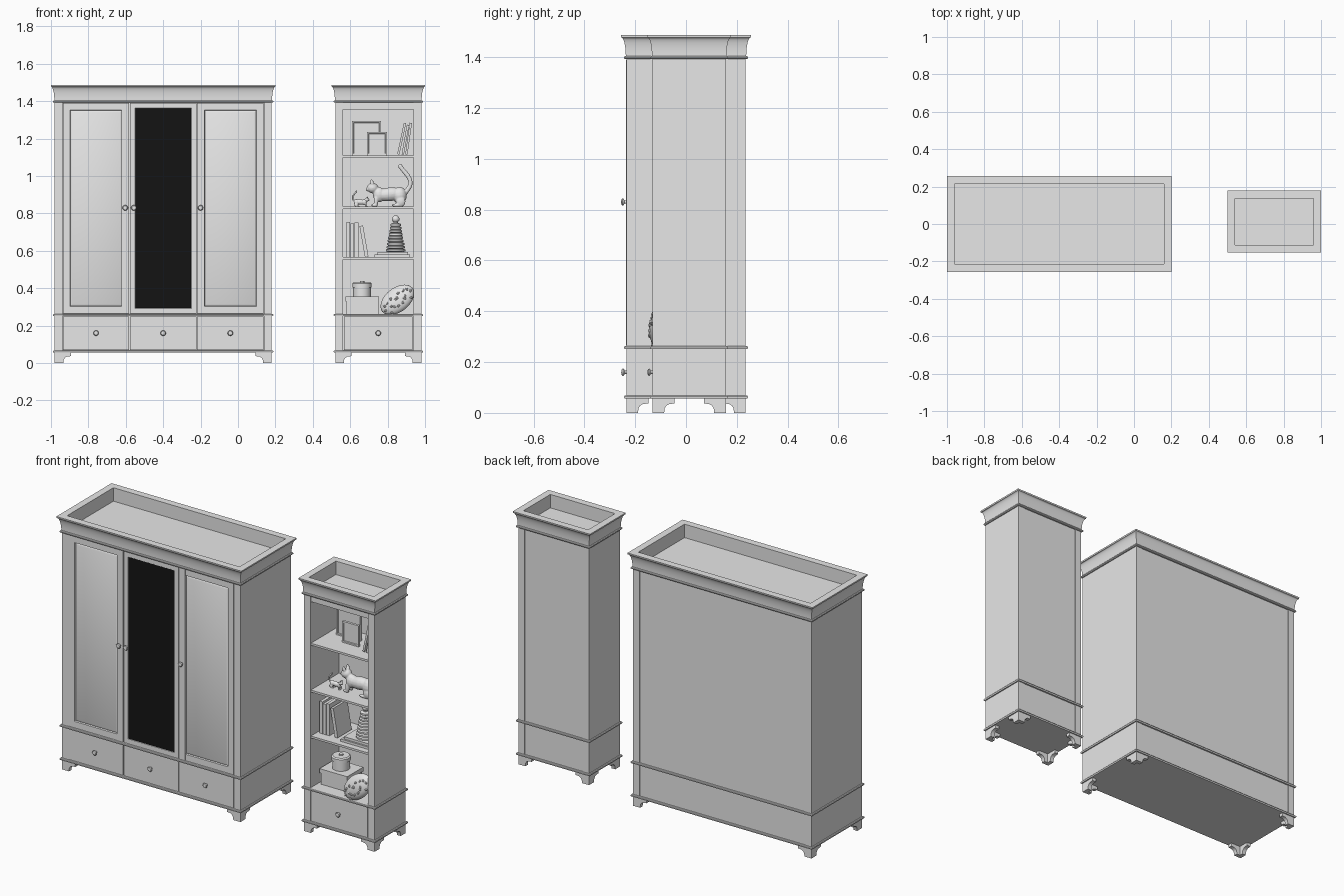
import bpy, bmesh, math
from mathutils import Matrix, Vector, Euler

if "Cube" in bpy.data.objects:
    bpy.data.objects.remove(bpy.data.objects["Cube"], do_unlink=True)


def material(name, value):
    m = bpy.data.materials.new(name)
    m.use_nodes = True
    colour = (value, value, value, 1)
    m.diffuse_color = colour
    m.node_tree.nodes["Principled BSDF"].inputs["Base Color"].default_value = colour
    return m


GREY = material("light grey", 0.8)
BLACK = material("mirror black", 0.007)


def finish(name, bm):
    bmesh.ops.recalc_face_normals(bm, faces=bm.faces)
    me = bpy.data.meshes.new(name)
    bm.to_mesh(me)
    bm.free()
    me.materials.append(GREY)
    ob = bpy.data.objects.new(name, me)
    bpy.context.collection.objects.link(ob)
    return ob


def box(name, x0, x1, y0, y1, z0, z1, tilt=0):
    bm = bmesh.new()
    centre = ((x0 + x1) / 2, (y0 + y1) / 2, (z0 + z1) / 2)
    turn = Euler((0, math.radians(tilt), 0))
    bmesh.ops.create_cube(bm, size=1, matrix=Matrix.LocRotScale(centre, turn, (x1 - x0, y1 - y0, z1 - z0)))
    return finish(name, bm)


def panel(name, x0, x1, y0, y1, z0, z1, insets, mirror=False):
    """Board whose front face is inset by (width, depth) steps."""
    ob = box(name, x0, x1, y0, y1, z0, z1)
    bm = bmesh.new()
    bm.from_mesh(ob.data)
    front = min(bm.faces, key=lambda f: f.calc_center_median().y)
    for width, depth in insets:
        bmesh.ops.inset_region(bm, faces=[front], thickness=width, depth=depth)
    if mirror:
        ob.data.materials.append(BLACK)
        front.material_index = 1
    bm.to_mesh(ob.data)
    bm.free()
    return ob


def loft(name, x0, x1, y0, y1, profile):
    """Rectangular rings, each pushed out by an offset at a height."""
    bm = bmesh.new()
    rings = [[bm.verts.new(p) for p in ((x0 - o, y0 - o, z), (x1 + o, y0 - o, z),
                                        (x1 + o, y1 + o, z), (x0 - o, y1 + o, z))]
             for o, z in profile]
    for a, b in zip(rings, rings[1:]):
        for i in range(4):
            j = (i + 1) % 4
            bm.faces.new((a[i], a[j], b[j], b[i]))
    bm.faces.new(rings[0][::-1])
    bm.faces.new(rings[-1])
    return finish(name, bm)


def lathe(name, profile, origin, forward=False, steps=24):
    bm = bmesh.new()
    vs = [bm.verts.new((r, 0, h)) for r, h in profile]
    es = [bm.edges.new(pair) for pair in zip(vs, vs[1:])]
    bmesh.ops.spin(bm, geom=vs + es, cent=(0, 0, 0), axis=(0, 0, 1), angle=math.tau, steps=steps)
    bmesh.ops.remove_doubles(bm, verts=bm.verts, dist=1e-5)
    turn = Euler((math.pi / 2 if forward else 0, 0, 0))
    bm.transform(Matrix.LocRotScale(origin, turn, None))
    return finish(name, bm)


def ball(bm, centre, radii, tilt=0, seg=16):
    turn = Euler((0, math.radians(tilt), 0))
    bmesh.ops.create_uvsphere(bm, u_segments=seg, v_segments=seg // 2, radius=1,
                              matrix=Matrix.LocRotScale(centre, turn, radii))


def knob(name, x, y, z):
    lathe(name, [(0, 0), (.007, 0), (.006, .007), (.012, .01), (.0145, .014), (.011, .019), (0, .021)],
          (x, y, z), forward=True, steps=16)


def feet(prefix, x0, x1, y0, y1):
    outline = [(0, 0), (.046, 0), (.048, .018), (.055, .029), (.066, .035), (.087, .037), (.087, .06), (0, .06)]
    for cx, sx, side in ((x0, 1, "right"), (x1, -1, "left")):
        for cy, sy, end in ((y0, 1, "front"), (y1, -1, "back")):
            bm = bmesh.new()
            for along_x in (True, False):
                layers = []
                for t in (0, .024):
                    layers.append([bm.verts.new((cx + sx * (u if along_x else t),
                                                 cy + sy * (t if along_x else u), v)) for u, v in outline])
                a, b = layers
                bm.faces.new(a)
                bm.faces.new(b)
                for i in range(len(a)):
                    bm.faces.new((a[i - 1], a[i], b[i], b[i - 1]))
            finish(f"{prefix}_{end}_{side}_foot", bm)


def cabinet(prefix, x0, x1, y0, y1):
    """Sides, back, mouldings, cornice and feet shared by both units."""
    feet(prefix, x0, x1, y0, y1)
    for name, a, b in (("right_side", x0, x0 + .042), ("left_side", x1 - .042, x1)):
        box(f"{prefix}_{name}", a, b, y0, y1, .06, 1.4)
    box(f"{prefix}_back", x0 + .04, x1 - .04, y1 - .022, y1 - .003, .06, 1.4)
    for name, z in (("base_moulding", .056), ("waist_moulding", .251)):
        loft(f"{prefix}_{name}", x0, x1, y0, y1, [(0, z), (.007, z), (.009, z + .004), (.009, z + .008), (.006, z + .012), (0, z + .012)])
    cove = [(.002 + .018 * (1 - math.cos(t * math.pi / 16)), 1.404 + .074 * math.sin(t * math.pi / 16)) for t in range(9)]
    loft(f"{prefix}_cornice", x0, x1, y0, y1,
         [(-.02, 1.392), (.006, 1.392), (.009, 1.396), (.009, 1.4), (.006, 1.404)] + cove
         + [(.021, 1.487), (-.02, 1.487), (-.02, 1.408)])


# Wardrobe
cabinet("wardrobe", -.98, .18, -.235, .235)
box("wardrobe_core", -.945, .145, -.216, .22, .06, 1.398)
edges = (-.938, -.58, -.22, .138)
raised = [(.053, 0), (.004, -.008), (.014, .005)]
for i, side in enumerate(("right", "middle", "left")):
    a, b = edges[i] + .002, edges[i + 1] - .002
    steps = [(.039, 0), (.002, -.002)] if side == "middle" else raised
    panel(f"{side}_door", a, b, -.234, -.214, .265, 1.39, steps, mirror=side == "middle")
    box(f"{side}_drawer", a, b, -.234, -.214, .07, .249)
    knob(f"{side}_drawer_knob", (a + b) / 2, -.234, .16)
for name, x in (("right", -.622), ("left", -.218)):
    box(f"{name}_door_strip", x, x + .04, -.236, -.23, .265, 1.39)
for name, x in (("right", -.603), ("middle", -.557), ("left", -.2)):
    knob(f"{name}_door_knob", x, -.235, .83)

# Open bookcase
cabinet("bookcase", .52, .98, -.132, .157)
box("bookcase_drawer_core", .56, .94, -.113, .14, .06, .255)
box("bookcase_drawer", .566, .934, -.131, -.11, .07, .249)
knob("bookcase_drawer_knob", .75, -.131, .16)
box("bookcase_header", .56, .94, -.126, -.106, 1.355, 1.398)
for name, z in (("lower", .56), ("middle", .83), ("upper", 1.105)):
    box(f"{name}_shelf", .56, .94, -.126, .14, z - .006, z + .006)

# Top shelf: picture frames and leaning books
rim = [(.012, 0), (.003, -.005)]
panel("large_picture_frame", .61, .765, .04, .06, 1.111, 1.295, rim)
panel("small_picture_frame", .69, .797, -.02, -.005, 1.111, 1.235, rim)
for i, x in enumerate((.875, .895, .912)):
    box(f"leaning_book_{i}", x - .006, x + .006, -.06, .06, 1.114, 1.285 - .01 * (i % 2), tilt=12 - 2 * i)


# Cat figurines: balls fused into one smooth skin
def cat(name, origin, s, mirror):
    bm = bmesh.new()
    for c, r, tilt in (((.0, .066), (.075, .034, .037), -6), ((.055, .06), (.038, .036, .046), 0),
                       ((-.055, .064), (.034, .031, .04), 0), ((-.09, .1), (.031, .028, .028), 0),
                       ((-.115, .093), (.013, .014, .011), 0)):
        ball(bm, (c[0], 0, c[1]), r, tilt)
    for y in (-.018, .018):
        ball(bm, (-.072, y, .03), (.012, .012, .034))
        ball(bm, (-.08, y, .008), (.018, .012, .009))
        ball(bm, (.06, y * 1.3, .028), (.026, .014, .03))
        ball(bm, (.04, y * 1.3, .008), (.03, .012, .009))
        ball(bm, (-.093, y, .126), (.01, .007, .022), -10)
    for i in range(13):
        t = i / 12
        ball(bm, (.08 + .032 * math.sin(t * 3.9), 0, .07 + .145 * t), (.012, .011, .014))
    bm.transform(Matrix.LocRotScale(origin, None, (-s if mirror else s, s, s)))
    ob = finish(name, bm)
    skin = ob.modifiers.new("skin", "REMESH")
    skin.mode = "VOXEL"
    skin.voxel_size = .004 * s
    skin.use_smooth_shade = True
    soften = ob.modifiers.new("soften", "SMOOTH")
    soften.iterations = 3


cat("large_cat", (.81, -.02, .836), 1, False)
cat("small_cat", (.655, -.03, .836), .38, True)

# Lower shelf: books and stacking toy
for i, (x, top, lean) in enumerate(((.58, .755, 0), (.602, .745, 0), (.624, .752, 0), (.664, .735, -10))):
    box(f"standing_book_{i}", x, x + .019, -.07, .06, .567, top, tilt=lean)
box("flat_book_lower", .73, .92, -.09, .06, .566, .58)
box("flat_book_upper", .745, .91, -.08, .05, .58, .594)
tower = [(0, .594)]
for i in range(9):
    r, z = .052 - .003 * i, .594 + .017 * i
    tower += [(r * .8, z), (r, z + .004), (r, z + .013), (r * .8, z + .017)]
tower += [(.012, .748), (.012, .754), (.019, .762), (.021, .771), (.017, .781), (.008, .788), (0, .79)]
lathe("stacking_ring_toy", tower, (.843, -.02, 0))

# Bottom compartment: boxes and cushion
box("square_box", .58, .75, -.06, .08, .262, .335)
box("square_box_lid", .575, .755, -.065, .085, .33, .355)
lathe("round_box", [(0, .355), (.047, .355), (.047, .405), (.052, .405), (.052, .425),
                    (.045, .431), (.012, .431), (.012, .438), (0, .438)], (.663, .01, 0))
turn = Euler((math.radians(-15), math.radians(-38), 0))
place = Matrix.LocRotScale((.852, -.105, .338), turn, None)
bm = bmesh.new()
ball(bm, (0, 0, 0), (.103, .036, .066), seg=28)
bm.transform(place)
finish("cushion", bm)
bm = bmesh.new()
for i in range(18):
    u = -.085 + .01 * i
    v = .03 * math.sin(i * 2.4) - .012
    depth = -.036 * math.sqrt(max(0, 1 - (u / .103) ** 2 - (v / .066) ** 2))
    ball(bm, (u, depth - .002, v), (.009, .005, .006), tilt=i * 50, seg=8)
bm.transform(place)
finish("cushion_trim", bm)

# Smooth curved parts, keep hard corners
bpy.ops.object.select_all(action="DESELECT")
for ob in bpy.context.scene.objects:
    if ob.type == "MESH":
        ob.select_set(True)
        bpy.context.view_layer.objects.active = ob
bpy.ops.object.shade_smooth_by_angle(angle=math.radians(35))
